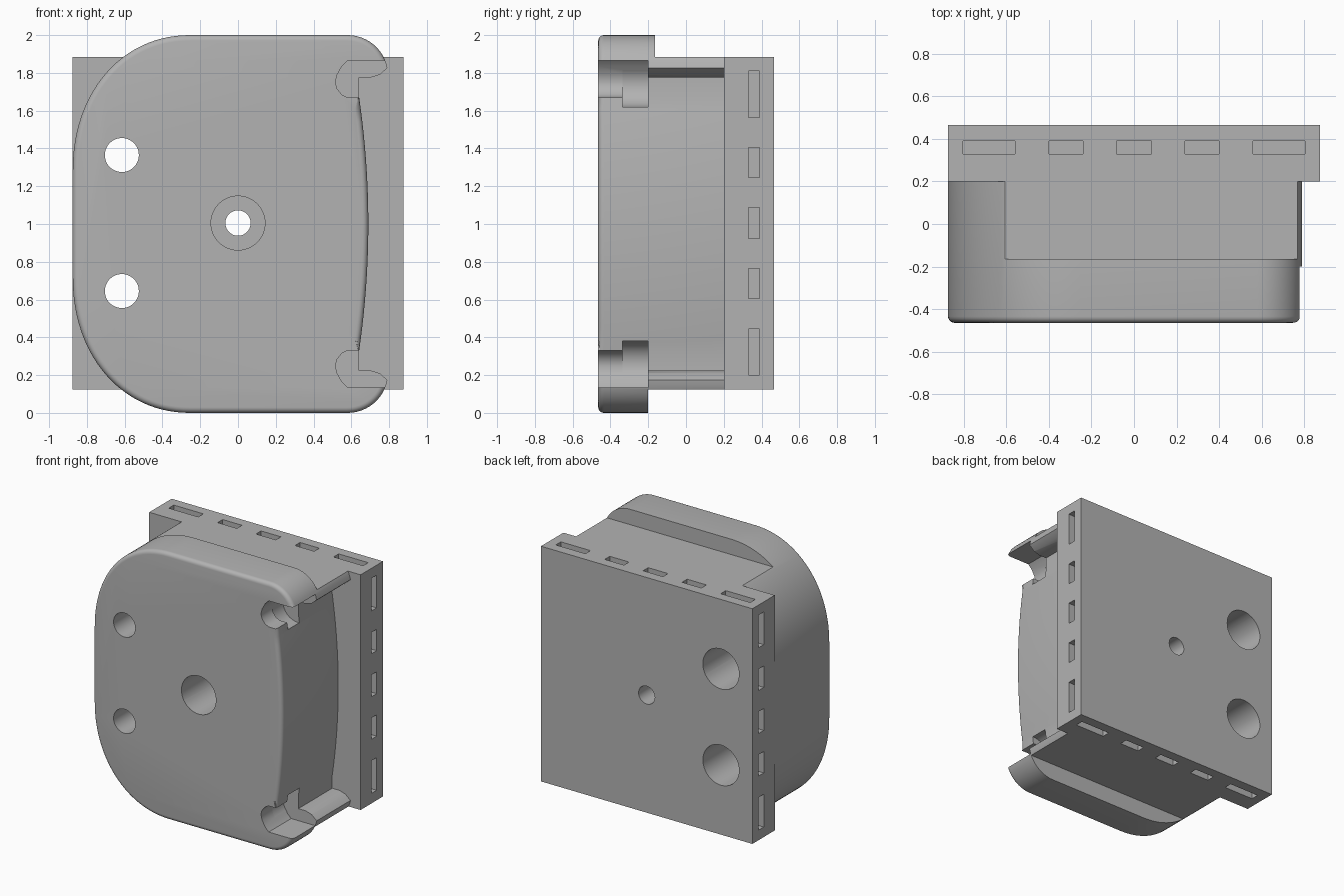
import bpy, bmesh
from math import sin, cos, pi, radians

if "Cube" in bpy.data.objects:
    bpy.data.objects.remove(bpy.data.objects["Cube"], do_unlink=True)

grey = bpy.data.materials.new("plain grey")
grey.use_nodes = True
colour = (0.45, 0.45, 0.45, 1)
grey.diffuse_color = colour
grey.node_tree.nodes["Principled BSDF"].inputs["Base Color"].default_value = colour

MID = 1.005           # height of the plate and hole centre
FRONT, JOIN, BACK = -0.465, 0.2, 0.465


def make_object(name, bm):
    bmesh.ops.recalc_face_normals(bm, faces=bm.faces)
    mesh = bpy.data.meshes.new(name)
    bm.to_mesh(mesh)
    bm.free()
    mesh.materials.append(grey)
    obj = bpy.data.objects.new(name, mesh)
    bpy.context.collection.objects.link(obj)
    return obj


def prism(bm, outline, y0, y1):
    """Extrude an (x, z) outline from y0 to y1."""
    face = bm.faces.new([bm.verts.new((x, y0, z)) for x, z in outline])
    out = bmesh.ops.extrude_face_region(bm, geom=[face], use_keep_orig=True)
    verts = [g for g in out["geom"] if isinstance(g, bmesh.types.BMVert)]
    bmesh.ops.translate(bm, verts=verts, vec=(0, y1 - y0, 0))


def rect(x0, x1, z0, z1):
    return [(x0, z0), (x1, z0), (x1, z1), (x0, z1)]


def circle(x, z, r, n=48):
    return [(x + r * cos(2 * pi * i / n), z + r * sin(2 * pi * i / n)) for i in range(n)]


def flip(outline):
    return [(x, 2 - z) for x, z in reversed(outline)]


def cut(targets, outlines, y0, y1):
    """Subtract prisms of the outlines from each target."""
    bm = bmesh.new()
    for outline in outlines:
        prism(bm, outline, y0, y1)
    cutter = make_object("cutter", bm)
    cutter.hide_render = True
    for obj in targets:
        mod = obj.modifiers.new("cut", "BOOLEAN")
        mod.operation = "DIFFERENCE"
        mod.solver = "EXACT"
        mod.object = cutter
        bpy.context.view_layer.objects.active = obj
        bpy.ops.object.modifier_apply(modifier=mod.name)
    bpy.data.objects.remove(cutter, do_unlink=True)


# Body outline: bulged right face, hooked lip, round corner, wide left curve
half = [(0.64 + 0.05 * (1 - (i / 10) ** 2), 1 + 0.068 * i) for i in range(11)]
half += [(0.64, 1.775), (0.70, 1.775), (0.75, 1.79)]
for i in range(13):
    a = radians(11 + 79 * i / 12)
    half.append((0.58 + 0.215 * cos(a), 1.785 + 0.215 * sin(a)))
for i in range(29):
    a = pi / 2 * (1 + i / 28)
    half.append((-0.25 - 0.625 * abs(cos(a)) ** 0.95, 1.28 + 0.72 * abs(sin(a)) ** 0.95))
bm = bmesh.new()
prism(bm, half + flip(half)[:-1], FRONT, JOIN)

# Rounded front rim, left out where the hook pockets are cut
rim = []
for e in bm.edges:
    p = (e.verts[0].co + e.verts[1].co) / 2
    in_pocket = p.x > 0.6 and 0.69 < abs(p.z - 1) < 0.855
    if all(v.co.y < FRONT + 0.001 for v in e.verts) and not in_pocket:
        rim.append(e)
bmesh.ops.bevel(bm, geom=rim, offset=0.03, segments=5, profile=0.5,
                affect="EDGES", clamp_overlap=False)
body = make_object("housing_body", bm)

# Flats behind the front lip, level with the plate
cut([body], [rect(-1, 1, MID + 0.88, 2.2)], -0.165, 0.4)
cut([body], [rect(-1, 1, -0.2, MID - 0.88)], -0.2, 0.4)

# Hook pockets with a wider round undercut
pocket = [(0.9, 1.67), (0.58, 1.67), (0.55, 1.685), (0.525, 1.715), (0.515, 1.75),
          (0.525, 1.79), (0.55, 1.835), (0.58, 1.865), (0.9, 1.865)]
cut([body], [pocket, flip(pocket)], -0.6, -0.2)
undercut = circle(0.635, 1.74, 0.122)
cut([body], [undercut, flip(undercut)], -0.335, -0.2)

# Mounting plate
bm = bmesh.new()
prism(bm, rect(-0.875, 0.875, MID - 0.88, MID + 0.88), JOIN, BACK)
plate = make_object("mounting_plate", bm)

# Rows of shallow slots around all four plate edges
DEPTH = 0.05
slots = []
for start, end in [(-0.805, -0.56), (-0.4, -0.24), (-0.082, 0.082), (0.24, 0.4), (0.56, 0.805)]:
    for side in (-1, 1):
        xs = sorted((side * (0.875 - DEPTH), side * 0.95))
        zs = sorted((MID + side * (0.88 - DEPTH), MID + side * 0.95))
        slots.append(rect(xs[0], xs[1], MID + start, MID + end))
        slots.append(rect(start, end, zs[0], zs[1]))
cut([plate], slots, 0.33, 0.39)

# Screw holes: centre one stepped from the front, side pair from the back
side_holes = [MID - 0.36, MID + 0.36]
both = [body, plate]
cut(both, [circle(0, MID, 0.067)] + [circle(-0.615, z, 0.09) for z in side_holes], -0.7, 0.7)
cut([body], [circle(0, MID, 0.143)], -0.7, 0.05)
cut(both, [circle(-0.615, z, 0.15) for z in side_holes], -0.1, 0.7)

for obj in both:
    bpy.ops.object.select_all(action="DESELECT")
    obj.select_set(True)
    bpy.context.view_layer.objects.active = obj
    bpy.ops.object.shade_smooth_by_angle(angle=radians(30))
